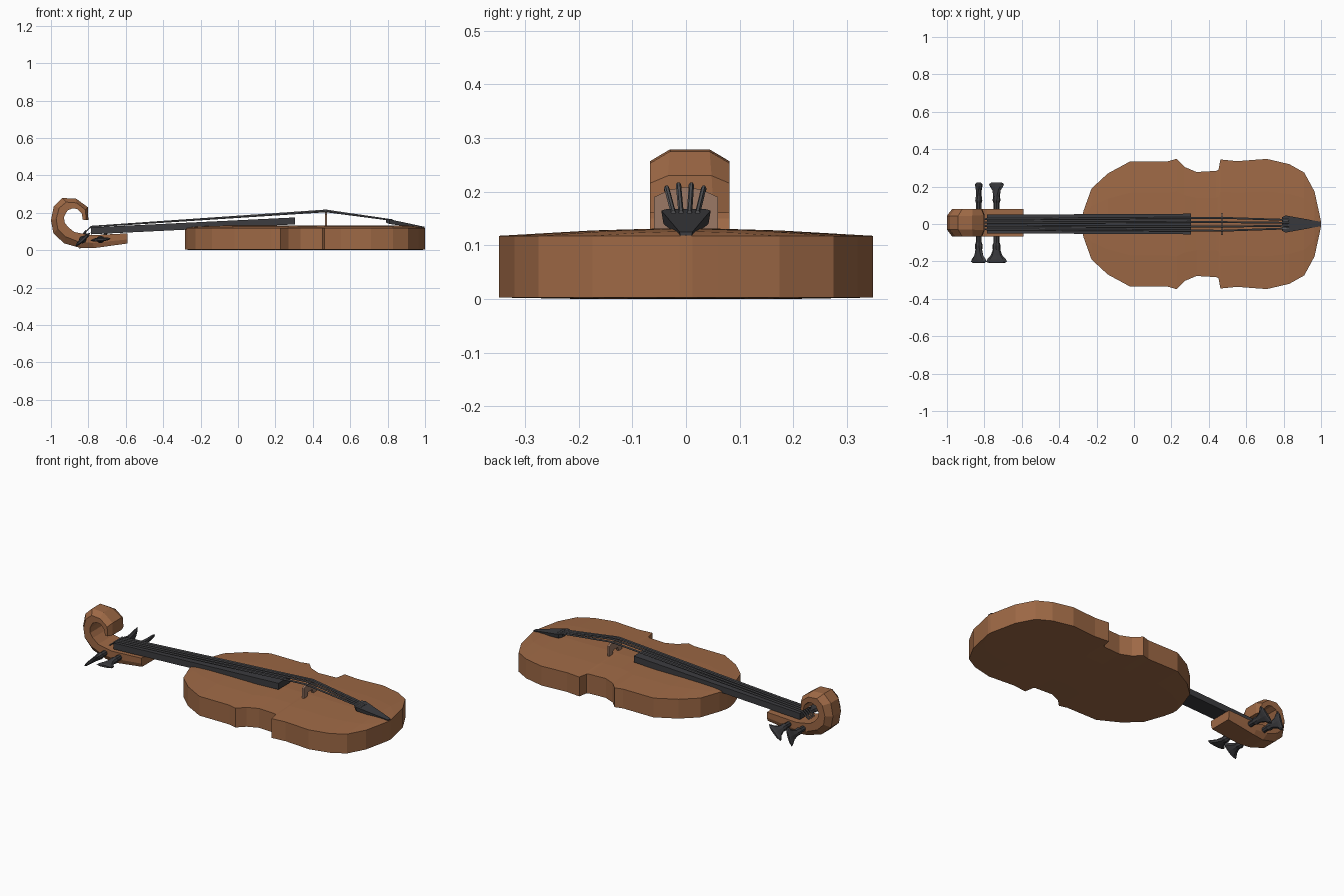
import bpy, bmesh, math
from mathutils import Vector


def material(name, rgb):
    m = bpy.data.materials.new(name)
    m.diffuse_color = (*rgb, 1)
    return m


WOOD = material("varnished_wood", (0.34, 0.14, 0.06))
PALE = material("bridge_wood", (0.33, 0.19, 0.13))
DARK = material("ebony", (0.045, 0.045, 0.05))
STEEL = material("string_steel", (0.13, 0.13, 0.14))


def loft(name, rings, mat):
    """Skin equal-length closed rings and cap both ends."""
    bm = bmesh.new()
    vs = [[bm.verts.new(p) for p in r] for r in rings]
    n = len(vs[0])
    for a, b in zip(vs, vs[1:]):
        for i in range(n):
            j = (i + 1) % n
            bm.faces.new((a[i], a[j], b[j], b[i]))
    bm.faces.new(vs[0])
    bm.faces.new(vs[-1])
    bmesh.ops.recalc_face_normals(bm, faces=bm.faces)
    me = bpy.data.meshes.new(name)
    bm.to_mesh(me)
    bm.free()
    me.materials.append(mat)
    ob = bpy.data.objects.new(name, me)
    bpy.context.collection.objects.link(ob)
    return ob


# Body: half outline (x, half width), lofted along x with a slight arch
outline = [(-0.283, 0.015), (-0.27, 0.07), (-0.227, 0.19), (-0.14, 0.27),
           (-0.02, 0.335), (0.18, 0.335), (0.227, 0.348), (0.27, 0.305),
           (0.334, 0.278), (0.44, 0.284), (0.452, 0.29), (0.462, 0.345),
           (0.55, 0.336), (0.71, 0.348), (0.83, 0.32), (0.91, 0.275),
           (0.965, 0.174), (0.99, 0.06), (1.0, 0.012)]
body = []
for x, w in outline:
    k = min(1, w / 0.3)
    top, mid = 0.118 + 0.015 * k, 0.118 + 0.010 * k
    low = 0.003 * (1 - k)
    body.append([(x, w, 0.118), (x, w / 2, mid), (x, 0, top), (x, -w / 2, mid),
                 (x, -w, 0.118), (x, -w, 0.003), (x, -w / 2, low),
                 (x, w / 2, low), (x, w, 0.003)])
loft("body", body, WOOD)

# Pegbox and scroll: (outer x, z, inner x, z, outer edge width factor)
curl = [(-0.59, 0.036, -0.59, 0.09, 0.9), (-0.77, 0.011, -0.785, 0.08, 0.85),
        (-0.84, 0.011, -0.875, 0.097, 0.7), (-0.93, 0.037, -0.91, 0.125, 0.6),
        (-0.987, 0.09, -0.928, 0.15, 0.5), (-1.0, 0.16, -0.93, 0.178, 0.5),
        (-0.985, 0.235, -0.912, 0.212, 0.5), (-0.94, 0.279, -0.885, 0.224, 0.5),
        (-0.865, 0.275, -0.86, 0.22, 0.5), (-0.803, 0.23, -0.835, 0.195, 0.55),
        (-0.8, 0.16, -0.83, 0.163, 0.6)]
rings = []
for ox, oz, ix, iz, f in curl:
    w, c = 0.074, 0.007
    mx, mz = ix + (ox - ix) * 0.6, iz + (oz - iz) * 0.6
    rings.append([(ix, c + w, iz), (mx, c + w, mz), (ox, c + w * f, oz),
                  (ox, c - w * f, oz), (mx, c - w, mz), (ix, c - w, iz)])
loft("scroll_and_pegbox", rings, WOOD)


# Fingerboard and tailpiece: tapering boards
def board(name, ends):
    loft(name, [[(x, w, zt), (x, -w, zt), (x, -b, zb), (x, b, zb)]
                for x, w, b, zt, zb in ends], DARK)


board("fingerboard", [(-0.785, 0.05, 0.05, 0.122, 0.085), (0.305, 0.055, 0.055, 0.175, 0.138)])
board("tailpiece", [(0.79, 0.036, 0.03, 0.168, 0.148), (0.81, 0.046, 0.042, 0.165, 0.14),
                    (0.998, 0.012, 0.01, 0.125, 0.115)])

# Bridge: thin arched plate standing on two feet
prof = [(-0.06, 0.128), (-0.06, 0.19), (-0.03, 0.204), (0, 0.209), (0.03, 0.204),
        (0.06, 0.19), (0.06, 0.128), (0.03, 0.128), (0.02, 0.155), (-0.02, 0.155),
        (-0.03, 0.128)]
loft("bridge", [[(x, y, z) for y, z in prof] for x in (0.464, 0.476)], PALE)

# Strings: nut to bridge to tailpiece
for i, (y, z) in enumerate([(-0.036, 0.207), (-0.014, 0.213), (0.01, 0.213), (0.033, 0.207)]):
    path = [(-0.83, y * 0.7, 0.085), (-0.785, y * 0.8, 0.126), (0.47, y, z), (0.83, y * 0.65, 0.16)]
    r = 0.005
    loft(f"string_{i + 1}",
         [[(px, py + r * math.cos(a), pz + r * math.sin(a))
           for a in (k * math.tau / 6 for k in range(6))] for px, py, pz in path], STEEL)

# Pegs: round shank flaring into a flat twisted head
shape = [(0.0, 0.016, 0.016), (0.11, 0.016, 0.016), (0.125, 0.022, 0.02),
         (0.15, 0.02, 0.016), (0.18, 0.032, 0.013), (0.2, 0.05, 0.012), (0.213, 0.056, 0.01),
         (0.22, 0.04, 0.006)]
for i, (x, side, tilt) in enumerate([(-0.83, -1, 42), (-0.735, -1, 5),
                                     (-0.83, 1, 72), (-0.735, 1, 45)]):
    t = math.radians(tilt)
    rings = []
    for d, a, b in shape:
        ring = []
        for k in range(8):
            u = a * math.cos(k * math.tau / 8)
            v = b * math.sin(k * math.tau / 8)
            ring.append((x + u * math.cos(t) - v * math.sin(t), side * (d - 0.005) + 0.006,
                         0.057 + u * math.sin(t) + v * math.cos(t)))
        rings.append(ring)
    loft(f"peg_{i + 1}", rings, DARK)
